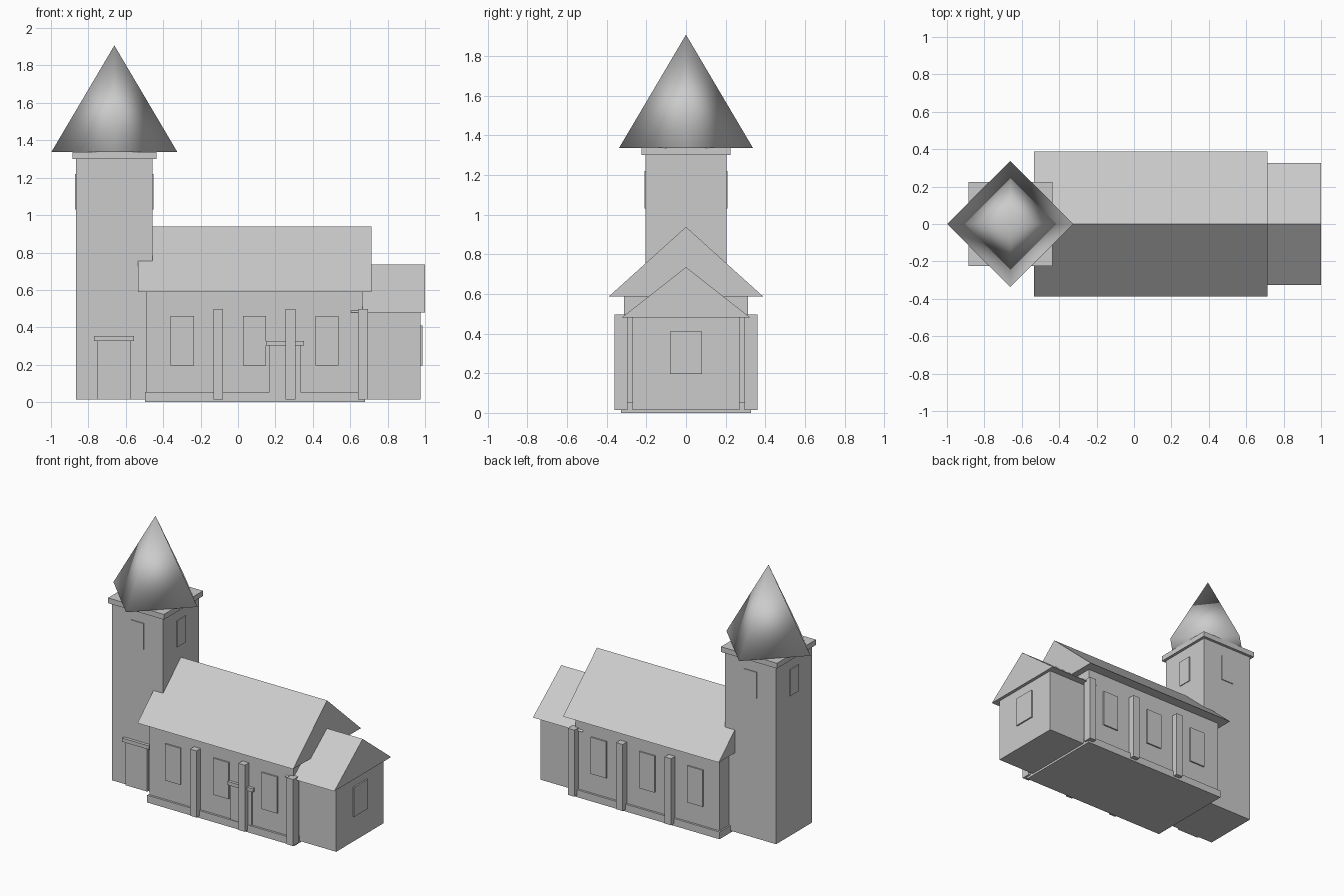
import bpy
import bmesh
from mathutils import Matrix

if "Cube" in bpy.data.objects:
    bpy.data.objects.remove(bpy.data.objects["Cube"])


def finish(name, bm, smooth=False):
    bmesh.ops.recalc_face_normals(bm, faces=bm.faces)
    for f in bm.faces:
        f.smooth = smooth
    mesh = bpy.data.meshes.new(name)
    bm.to_mesh(mesh)
    bm.free()
    ob = bpy.data.objects.new(name, mesh)
    bpy.context.collection.objects.link(ob)
    return ob


def box(name, x, y, z):
    """Box from (min, max) pairs on each axis."""
    bm = bmesh.new()
    lo, hi = zip(x, y, z)
    size = [b - a for a, b in zip(lo, hi)]
    mid = [(a + b) / 2 for a, b in zip(lo, hi)]
    m = Matrix.Translation(mid) @ Matrix.Diagonal((*size, 1))
    bmesh.ops.create_cube(bm, size=1, matrix=m)
    return finish(name, bm)


def gable_roof(name, x, half_w, eave, ridge):
    """Solid triangular prism running along x."""
    bm = bmesh.new()
    profile = [(-half_w, eave), (half_w, eave), (0, ridge)]
    face = bm.faces.new([bm.verts.new((x[0], y, z)) for y, z in profile])
    ext = bmesh.ops.extrude_face_region(bm, geom=[face], use_keep_orig=True)
    verts = [g for g in ext["geom"] if isinstance(g, bmesh.types.BMVert)]
    bmesh.ops.translate(bm, verts=verts, vec=(x[1] - x[0], 0, 0))
    return finish(name, bm)


def around(c, half):
    return (c - half, c + half)


def outward(side, inner, outer):
    return (inner, outer) if side > 0 else (-outer, -inner)


BASE = 0.015
TX = -0.661  # tower centre

# Nave
box("nave_plinth", (-0.498, 0.68), (-0.328, 0.328), (0, 0.053))
box("nave_walls", (-0.488, 0.665), (-0.313, 0.313), (BASE, 0.592))
gable_roof("nave_roof", (-0.534, 0.713), 0.388, 0.588, 0.938)

# Windows and buttresses along both long walls
for side, tag in ((-1, "front"), (1, "back")):
    for i in range(3):
        step = 0.387 * i
        box(f"nave_window_{tag}_{i + 1}", around(-0.298 + step, 0.062),
            outward(side, 0.30, 0.323), (0.195, 0.46))
        box(f"buttress_{tag}_{i + 1}", around(-0.106 + step, 0.026),
            outward(side, 0.295, 0.36), (BASE, 0.497))

# Nave side door
box("nave_door", around(0.251, 0.083), (-0.324, -0.30), (BASE, 0.305))
box("nave_door_lintel", around(0.251, 0.102), (-0.334, -0.30), (0.303, 0.328))

# Chancel
box("chancel_walls", (0.65, 0.976), (-0.27, 0.27), (BASE, 0.482))
gable_roof("chancel_roof", (0.605, 0.999), 0.325, 0.48, 0.735)
box("chancel_window", (0.96, 0.986), (-0.08, 0.08), (0.197, 0.41))

# Tower
box("tower_walls", around(TX, 0.204), (-0.204, 0.204), (BASE, 1.302))
box("tower_cornice", around(TX, 0.224), (-0.224, 0.224), (1.30, 1.338))
for s, tag_x, tag_y in ((-1, "left", "front"), (1, "right", "back")):
    box(f"belfry_window_{tag_x}", sorted((TX + s * 0.19, TX + s * 0.210)),
        (-0.05, 0.05), (1.03, 1.22))
    box(f"belfry_window_{tag_y}", around(TX, 0.05),
        outward(s, 0.19, 0.210), (1.03, 1.22))
box("tower_door", around(-0.663, 0.087), (-0.216, -0.19), (BASE, 0.33))
box("tower_door_lintel", around(-0.663, 0.107), (-0.226, -0.19), (0.328, 0.355))

# Four-sided smooth-shaded spire with corners on the axes
bm = bmesh.new()
bmesh.ops.create_cone(bm, cap_ends=True, segments=4, radius1=0.337, radius2=0,
                      depth=0.57, matrix=Matrix.Translation((TX, 0, 1.622)))
bmesh.ops.remove_doubles(bm, verts=bm.verts, dist=0.0001)
finish("spire", bm, smooth=True)
